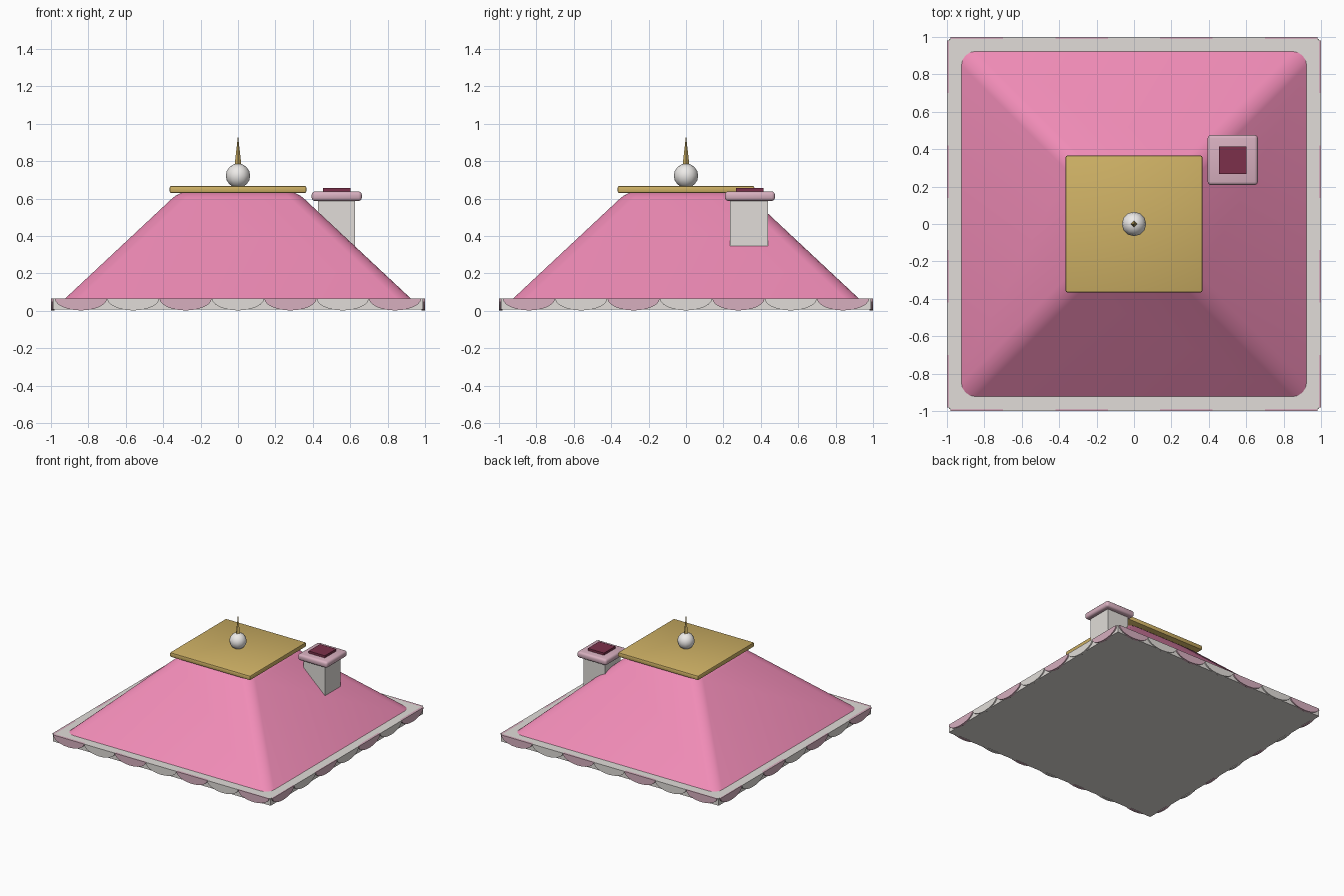
import bpy, bmesh, math
from mathutils import Matrix

if "Cube" in bpy.data.objects:
    bpy.data.objects.remove(bpy.data.objects["Cube"])


def mat(name, rgb):
    m = bpy.data.materials.new(name)
    m.diffuse_color = (*rgb, 1)
    m.use_nodes = True
    m.node_tree.nodes["Principled BSDF"].inputs["Base Color"].default_value = m.diffuse_color
    return m


PINK = mat("pink", (0.87, 0.26, 0.47))
ROSE = mat("pale_rose", (0.68, 0.43, 0.52))
CREAM = mat("cream", (0.75, 0.72, 0.69))
GOLD = mat("gold", (0.62, 0.44, 0.13))
PEARL = mat("pearl", (0.85, 0.83, 0.81))
WINE = mat("wine", (0.2, 0.03, 0.07))


def make(name, bm, material, smooth=None):
    bmesh.ops.recalc_face_normals(bm, faces=bm.faces)
    me = bpy.data.meshes.new(name)
    bm.to_mesh(me)
    bm.free()
    ob = bpy.data.objects.new(name, me)
    bpy.context.collection.objects.link(ob)
    me.materials.append(material)
    if smooth is not None:
        bpy.ops.object.select_all(action='DESELECT')
        bpy.context.view_layer.objects.active = ob
        ob.select_set(True)
        bpy.ops.object.shade_smooth_by_angle(angle=math.radians(smooth))
    return ob


def box(name, x, y, z, material, bevel=0, segments=3):
    bm = bmesh.new()
    bmesh.ops.create_cube(bm, size=1)
    for v in bm.verts:
        for i, (a, b) in enumerate((x, y, z)):
            v.co[i] = a if v.co[i] < 0 else b
    if bevel:
        bmesh.ops.bevel(bm, geom=bm.edges[:], offset=bevel, segments=segments,
                        profile=0.5, affect='EDGES')
    return make(name, bm, material, 40 if bevel else None)


# eave slab
box("eave_slab", (-0.99, 0.99), (-0.99, 0.99), (0.008, 0.067), CREAM)

# tapered roof with rounded hips
bm = bmesh.new()
bmesh.ops.create_cube(bm, size=2)
for v in bm.verts:
    top = v.co.z > 0
    h = 0.31 if top else 0.973
    v.co = (v.co.x * h, v.co.y * h, 0.64 if top else 0.02)
edges = [e for e in bm.edges if max(v.co.z for v in e.verts) > 0.1]
bmesh.ops.bevel(bm, geom=edges, offset=0.06, segments=4, profile=0.5, affect='EDGES')
make("roof", bm, PINK, 40)

# gold crown plate
box("crown_plate", (-0.365, 0.365), (-0.365, 0.365), (0.63, 0.667), GOLD, 0.008, 2)

# finial ball and spike
bm = bmesh.new()
bmesh.ops.create_uvsphere(bm, u_segments=12, v_segments=8, radius=0.065,
                          matrix=Matrix.Translation((0, 0, 0.722)))
make("finial_ball", bm, PEARL, 50)
bm = bmesh.new()
bmesh.ops.create_cone(bm, cap_ends=True, segments=4, radius1=0.019, radius2=0.001,
                      depth=0.16, matrix=Matrix.Translation((0, 0, 0.85)))
make("finial_spike", bm, GOLD)

# chimney
box("chimney_shaft", (0.428, 0.625), (0.236, 0.438), (0.34, 0.6), CREAM)
box("chimney_cap", (0.394, 0.662), (0.208, 0.476), (0.587, 0.638), ROSE, 0.018)
box("chimney_flue", (0.455, 0.602), (0.268, 0.415), (0.61, 0.656), WINE)

# scalloped trim: seven alternating half discs on each side
N, W = 7, 0.28
for side in range(4):
    for i in range(N):
        cx = (i - (N - 1) / 2) * W
        bm = bmesh.new()
        outline = [(cx + W / 2 * math.cos(a), 0.067 - 0.065 * math.sin(a))
                   for a in (math.pi * k / 12 for k in range(13))]
        face = bm.faces.new([bm.verts.new((x, -1.0, z)) for x, z in outline])
        ext = bmesh.ops.extrude_face_region(bm, geom=[face])["geom"]
        for v in ext:
            if isinstance(v, bmesh.types.BMVert):
                v.co.y = -0.98
        bm.transform(Matrix.Rotation(side * math.pi / 2, 4, 'Z'))
        make(f"scallop_{side}_{i}", bm, CREAM if i % 2 else ROSE)
